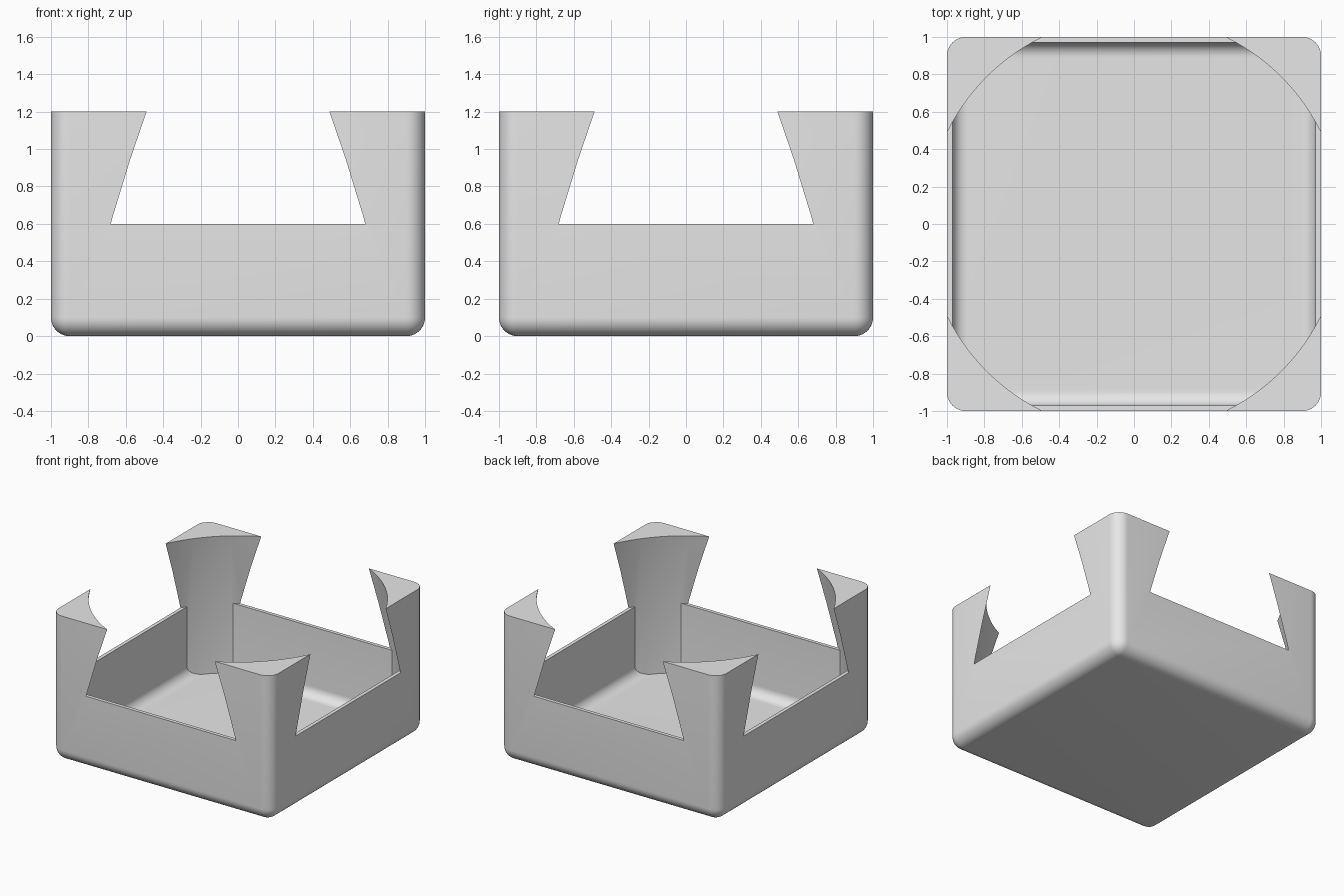
import bpy, bmesh, math

old = bpy.data.objects.get("Cube")
if old:
    bpy.data.objects.remove(old, do_unlink=True)

WALL, FLOOR, RIM, TOP = 0.97, 0.03, 0.6, 1.2

grey = bpy.data.materials.new("plain_grey")
grey.use_nodes = True
grey.diffuse_color = (0.8, 0.8, 0.8, 1)
grey.node_tree.nodes["Principled BSDF"].inputs["Base Color"].default_value = (0.8, 0.8, 0.8, 1)


def make_object(name, bm):
    bmesh.ops.recalc_face_normals(bm, faces=bm.faces)
    mesh = bpy.data.meshes.new(name)
    bm.to_mesh(mesh)
    bm.free()
    mesh.materials.append(grey)
    obj = bpy.data.objects.new(name, mesh)
    bpy.context.collection.objects.link(obj)
    return obj


def rounded_box(half, low, high, radius, uprights):
    """Box with a flat top, rounded bottom edges and optional rounded uprights."""
    bm = bmesh.new()
    bmesh.ops.create_cube(bm, size=2)
    for v in bm.verts:
        v.co = (v.co.x * half, v.co.y * half, high if v.co.z > 0 else low)
    middle = (low + high) / 2
    edges = [e for e in bm.edges
             if all(v.co.z < middle for v in e.verts)
             or (uprights and abs(e.verts[0].co.z - e.verts[1].co.z) > 0.1)]
    bmesh.ops.bevel(bm, geom=edges, offset=radius, segments=10,
                    profile=0.5, affect='EDGES')
    return bm


def boolean(obj, cutter, operation):
    mod = obj.modifiers.new(operation.lower(), 'BOOLEAN')
    mod.operation = operation
    mod.solver = 'EXACT'
    mod.object = cutter
    bpy.ops.object.select_all(action='DESELECT')
    bpy.context.view_layer.objects.active = obj
    obj.select_set(True)
    bpy.ops.object.modifier_apply(modifier=mod.name)
    bpy.data.objects.remove(cutter, do_unlink=True)


# Outer body with rounded corners and base
tray = make_object("open_tray", rounded_box(1, 0, TOP, 0.1, True))

# Cavity: thin-walled box that steps out past the walls above the rim
bm = rounded_box(WALL, FLOOR, RIM, 0.08, False)
bm.faces.ensure_lookup_table()
top = max(bm.faces, key=lambda f: f.calc_center_median().z)
for scale, rise in ((1.4, 0), (1, 1)):
    made = bmesh.ops.extrude_face_region(bm, geom=[top])
    bmesh.ops.delete(bm, geom=[top], context='FACES')
    top = next(g for g in made["geom"] if isinstance(g, bmesh.types.BMFace))
    for v in top.verts:
        v.co.x *= scale
        v.co.y *= scale
        v.co.z += rise
cavity = make_object("cavity_cutter", bm)

# Round core: straight below the rim, tapering inward above it
bm = bmesh.new()
slope = (1.113 - 1.21) / (TOP - RIM)
profile = [(1.21, -0.2), (1.21, RIM), (1.21 + slope * 0.8, RIM + 0.8)]
count = 96
rings = [[bm.verts.new((r * math.cos(math.tau * i / count),
                        r * math.sin(math.tau * i / count), z))
          for i in range(count)] for r, z in profile]
for a, b in zip(rings, rings[1:]):
    for i in range(count):
        j = (i + 1) % count
        bm.faces.new((a[i], a[j], b[j], b[i]))
bm.faces.new(rings[0])
bm.faces.new(rings[-1])
core = make_object("round_core_cutter", bm)

# Carve the body, leaving four flared corner posts
boolean(cavity, core, 'INTERSECT')
boolean(tray, cavity, 'DIFFERENCE')
bpy.context.view_layer.objects.active = tray
tray.select_set(True)
bpy.ops.object.shade_smooth_by_angle(angle=math.radians(20))
